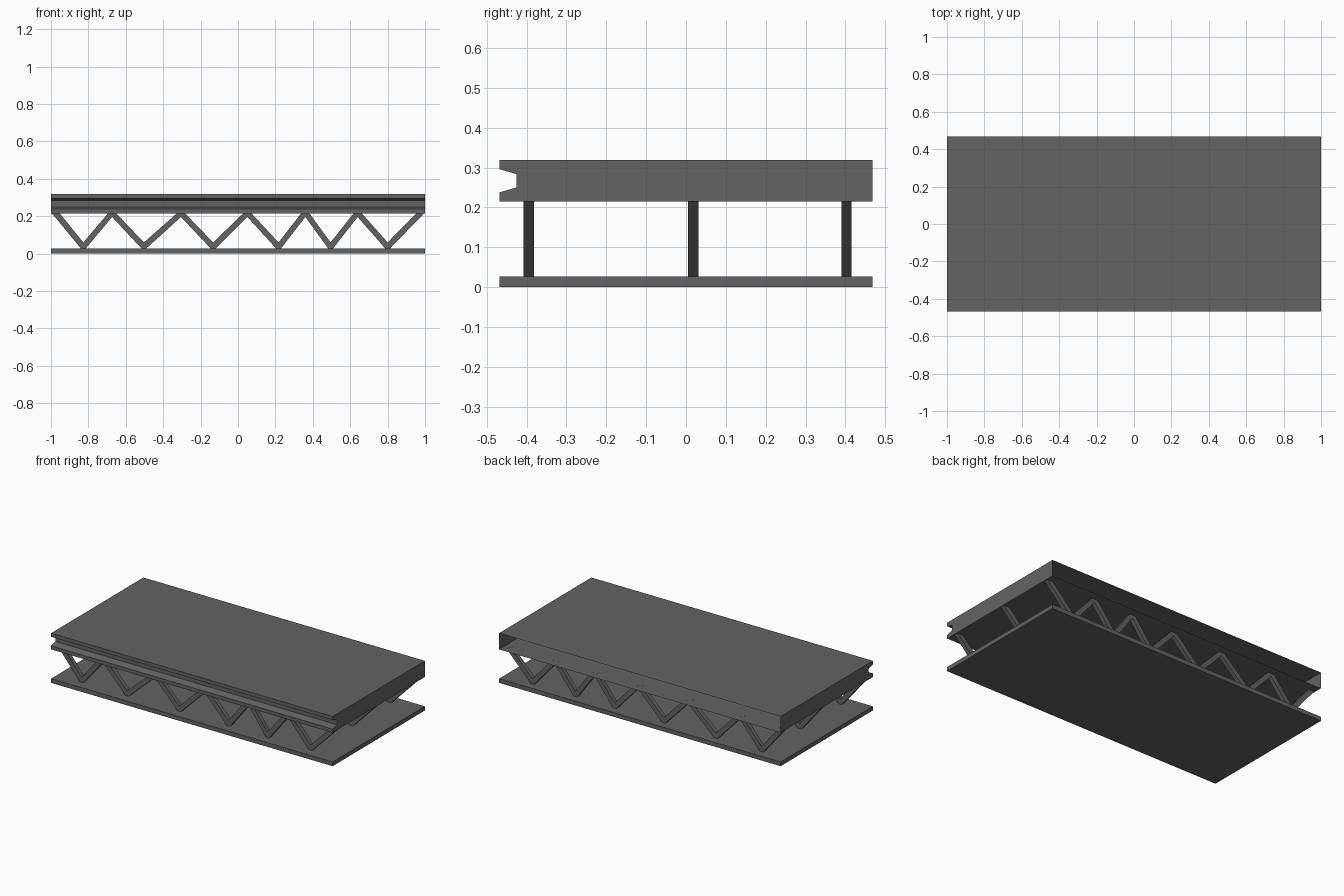
import bpy, bmesh

if "Cube" in bpy.data.objects:
    bpy.data.objects.remove(bpy.data.objects["Cube"])

grey = bpy.data.materials.new("dark_grey")
grey.diffuse_color = (0.125, 0.125, 0.125, 1)
grey.use_nodes = True
grey.node_tree.nodes["Principled BSDF"].inputs["Base Color"].default_value = grey.diffuse_color


def prism(name, outline, axis, lo, hi, open_segments=()):
    """Extrude a closed 2D outline along x or y; listed side segments stay open."""
    def place(a, b, t):
        return (t, a, b) if axis == "x" else (a, t, b)
    bm = bmesh.new()
    near = [bm.verts.new(place(a, b, lo)) for a, b in outline]
    far = [bm.verts.new(place(a, b, hi)) for a, b in outline]
    n = len(outline)
    bm.faces.new(near)
    bm.faces.new(far)
    sides = []
    for i in range(n):
        j = (i + 1) % n
        sides.append(bm.faces.new((near[i], near[j], far[j], far[i])))
    bmesh.ops.recalc_face_normals(bm, faces=bm.faces)
    gone = [sides[i] for i in open_segments]
    if gone:
        bmesh.ops.delete(bm, geom=gone, context="FACES_ONLY")
    me = bpy.data.meshes.new(name)
    bm.to_mesh(me)
    bm.free()
    me.materials.append(grey)
    ob = bpy.data.objects.new(name, me)
    bpy.context.collection.objects.link(ob)
    return ob


W = 0.468  # half depth

# Lower plate
prism("lower_plate", [(-W, 0), (W, 0), (W, 0.027), (-W, 0.027)], "x", -1, 1)

# Upper deck: hollow shell with a grooved front edge and an open back
deck = [(-W, 0.215), (W, 0.215), (W, 0.319), (-W, 0.319),
        (-W, 0.296), (-0.426, 0.284), (-0.426, 0.25), (-W, 0.238)]
prism("upper_deck", deck, "x", -1, 1, open_segments=(1,))

# Zigzag web outline: flat tips at peaks and valleys
valleys = [-0.827, -0.503, -0.133, 0.217, 0.495, 0.80]
peaks = [-0.673, -0.305, 0.05, 0.36, 0.64]
TOP, BOT = 0.2155, 0.0265
upper = [(-0.953, TOP)]
lower = [(-0.995, TOP)]
for i, v in enumerate(valleys):
    upper.append((v, 0.06))
    lower += [(v - 0.012, BOT), (v + 0.012, BOT)]
    if i < len(peaks):
        p = peaks[i]
        upper += [(p - 0.022, TOP), (p + 0.022, TOP)]
        lower.append((p, 0.196))
upper.append((0.953, TOP))
lower.append((0.995, TOP))

# Three truss rows
for label, y in (("front", -0.395), ("middle", 0.018), ("back", 0.403)):
    prism(label + "_truss", lower + upper[::-1], "y", y - 0.013, y + 0.013)
